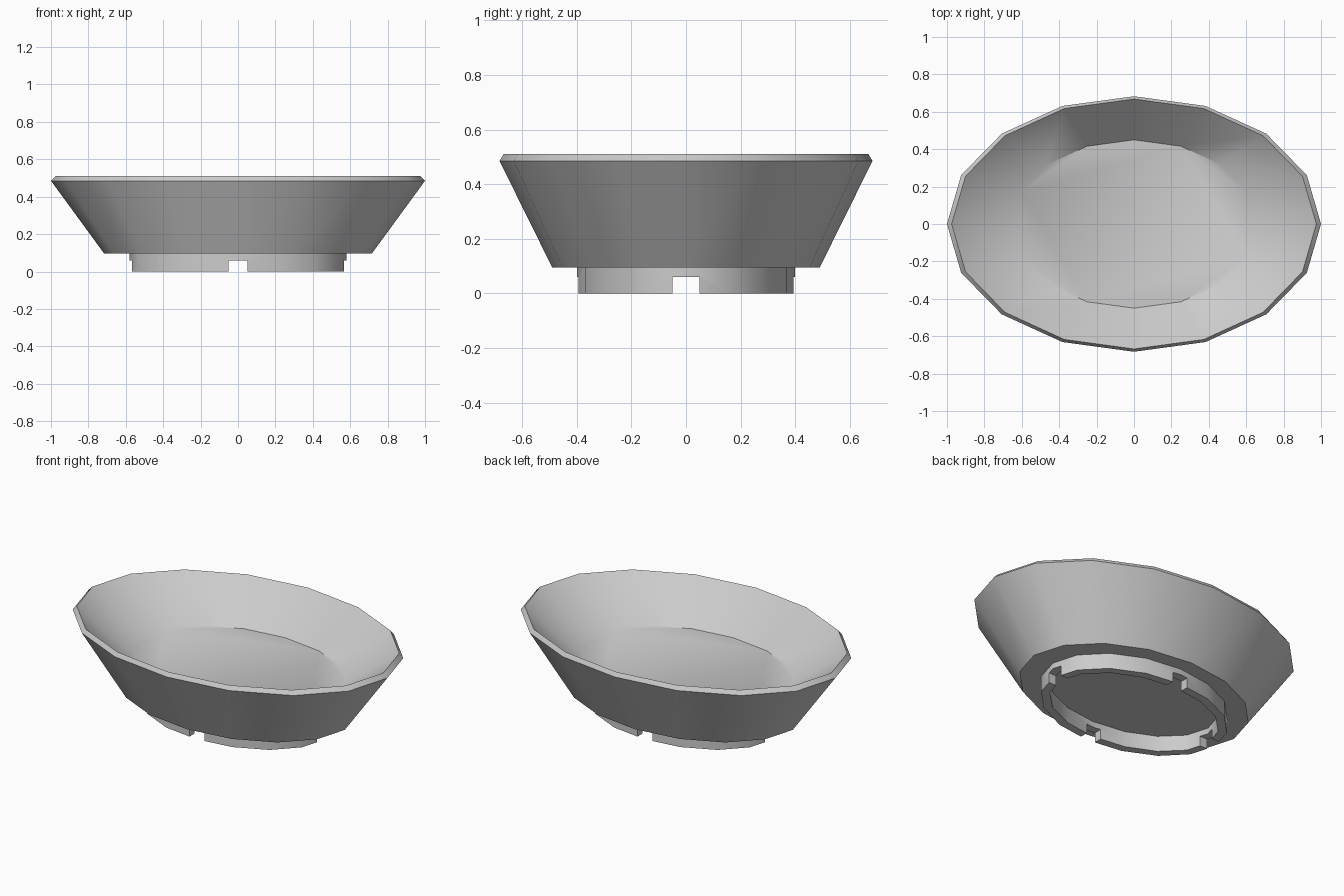
import bpy, bmesh, math

if "Cube" in bpy.data.objects:
    bpy.data.objects.remove(bpy.data.objects["Cube"])

SIDES = 16

def lathe(name, profile, closed):
    """Sweep (x radius, y radius, z) points around z as 16-sided ellipses."""
    bm = bmesh.new()
    rings = []
    for rx, ry, z in profile:
        rings.append([bm.verts.new((rx * math.cos(2 * math.pi * i / SIDES),
                                    ry * math.sin(2 * math.pi * i / SIDES), z))
                      for i in range(SIDES)])
    pairs = list(zip(rings, rings[1:]))
    if closed:
        pairs.append((rings[-1], rings[0]))
    else:
        bm.faces.new(rings[0])
        bm.faces.new(rings[-1])
    for a, b in pairs:
        for i in range(SIDES):
            j = (i + 1) % SIDES
            bm.faces.new((a[i], a[j], b[j], b[i]))
    bmesh.ops.recalc_face_normals(bm, faces=bm.faces)
    mesh = bpy.data.meshes.new(name)
    bm.to_mesh(mesh)
    bm.free()
    obj = bpy.data.objects.new(name, mesh)
    bpy.context.collection.objects.link(obj)
    return obj

def activate(obj):
    bpy.ops.object.select_all(action='DESELECT')
    obj.select_set(True)
    bpy.context.view_layer.objects.active = obj

# Dish: underside, flared wall, bevelled rim, sloping interior, floor
dish = lathe("dish", [(0.715, 0.49, 0.095), (1.0, 0.683, 0.485),
                      (0.975, 0.668, 0.51), (0.655, 0.45, 0.29)], False)

# Foot ring under the dish
foot = lathe("foot_ring", [(0.58, 0.40, 0.0), (0.58, 0.40, 0.096),
                           (0.53, 0.35, 0.096), (0.53, 0.35, 0.0)], True)

# Four drain notches, cut by two crossing bars
for size in ((2.0, 0.1, 0.12), (0.1, 2.0, 0.12)):
    bpy.ops.mesh.primitive_cube_add(size=1)
    cutter = bpy.context.object
    cutter.name = "notch_cutter"
    cutter.scale = size
    cutter.hide_render = True
    mod = foot.modifiers.new("notch", 'BOOLEAN')
    mod.operation = 'DIFFERENCE'
    mod.solver = 'EXACT'
    mod.object = cutter
    activate(foot)
    bpy.ops.object.modifier_apply(modifier=mod.name)
    bpy.data.objects.remove(cutter)

# Smooth shading with sharp creases
for obj in (dish, foot):
    activate(obj)
    bpy.ops.object.shade_smooth_by_angle(angle=math.radians(40))
